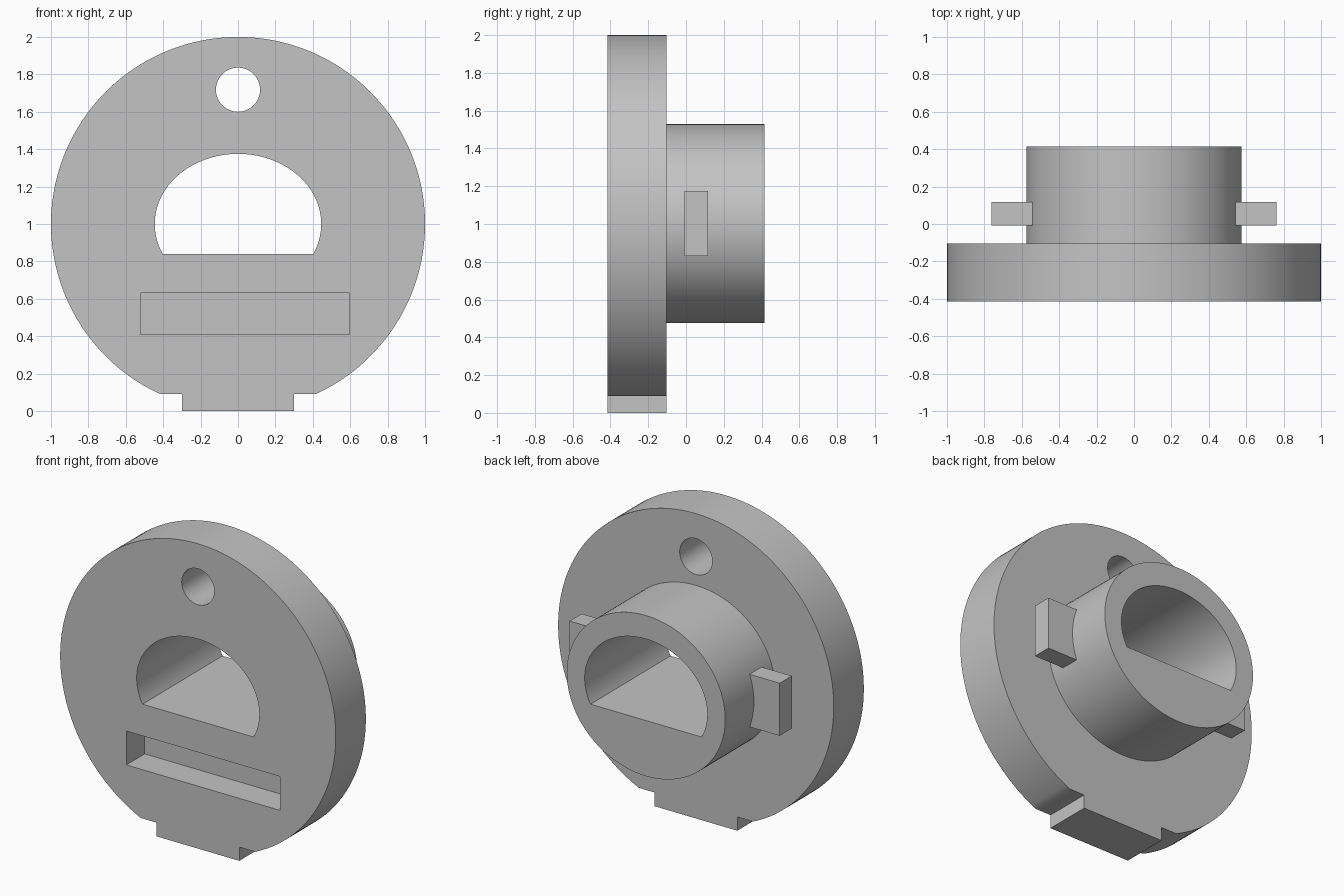
import bpy, bmesh
from math import sin, cos, pi, asin, radians

cube = bpy.data.objects.get("Cube")
if cube:
    bpy.data.objects.remove(cube, do_unlink=True)

grey = bpy.data.materials.new("plain grey")
grey.use_nodes = True
colour = (0.55, 0.55, 0.55, 1)
grey.diffuse_color = colour
grey.node_tree.nodes["Principled BSDF"].inputs["Base Color"].default_value = colour

FRONT, STEP, BACK = -0.415, -0.103, 0.415


def arc(rx, rz, cz, start=0, end=2 * pi, steps=128):
    """Points (x, z) on an elliptical arc."""
    return [(rx * cos(start + (end - start) * i / steps),
             cz + rz * sin(start + (end - start) * i / steps)) for i in range(steps + 1)]


def rect(x0, x1, z0, z1):
    return [(x0, z0), (x1, z0), (x1, z1), (x0, z1)]


def extrude(name, outline, y0, y1):
    """Solid made by pushing an (x, z) outline from y0 to y1."""
    bm = bmesh.new()
    face = bm.faces.new([bm.verts.new((x, y0, z)) for x, z in outline])
    new = bmesh.ops.extrude_face_region(bm, geom=[face])["geom"]
    bmesh.ops.translate(bm, vec=(0, y1 - y0, 0),
                        verts=[v for v in new if isinstance(v, bmesh.types.BMVert)])
    bmesh.ops.remove_doubles(bm, verts=bm.verts, dist=0.0001)
    bmesh.ops.recalc_face_normals(bm, faces=bm.faces)
    mesh = bpy.data.meshes.new(name)
    bm.to_mesh(mesh)
    bm.free()
    mesh.materials.append(grey)
    ob = bpy.data.objects.new(name, mesh)
    bpy.context.collection.objects.link(ob)
    return ob


def finish(ob, cutters=()):
    """Cut the openings, then smooth the curved walls."""
    bpy.ops.object.select_all(action='DESELECT')
    bpy.context.view_layer.objects.active = ob
    ob.select_set(True)
    for cutter in cutters:
        mod = ob.modifiers.new("cut", 'BOOLEAN')
        mod.operation, mod.solver, mod.object = 'DIFFERENCE', 'EXACT', cutter
        bpy.ops.object.modifier_apply(modifier=mod.name)
    bpy.ops.object.shade_smooth_by_angle(angle=radians(30))


# Cutters: D-shaped bore, round hanging hole, blind slot in the front
a = asin(-0.16 / 0.375)
bore = extrude("bore_cutter", arc(0.445, 0.375, 1, a, pi - a), -1, 1)
hole = extrude("hole_cutter", arc(0.118, 0.118, 1.718, steps=64)[:-1], -1, 1)
slot = extrude("slot_cutter", rect(-0.52, 0.595, 0.41, 0.632), -1, FRONT + 0.19)

# Round plate with a stepped foot at the bottom
cut = asin(-0.91)
outline = arc(1, 1, 1, cut, pi - cut, 160)
outline += [(-0.3, 0.09), (-0.3, 0), (0.3, 0), (0.3, 0.09)]
plate = extrude("plate", outline, FRONT, STEP)
finish(plate, (bore, hole, slot))

# Oval sleeve behind the plate
sleeve = extrude("sleeve", arc(0.575, 0.527, 1.002)[:-1], STEP, BACK)
finish(sleeve, (bore,))

# Side lugs
for side, name in ((1, "left_lug"), (-1, "right_lug")):
    extrude(name, rect(side * 0.5, side * 0.762, 0.83, 1.175), -0.008, 0.117)

for cutter in (bore, hole, slot):
    bpy.data.objects.remove(cutter, do_unlink=True)
